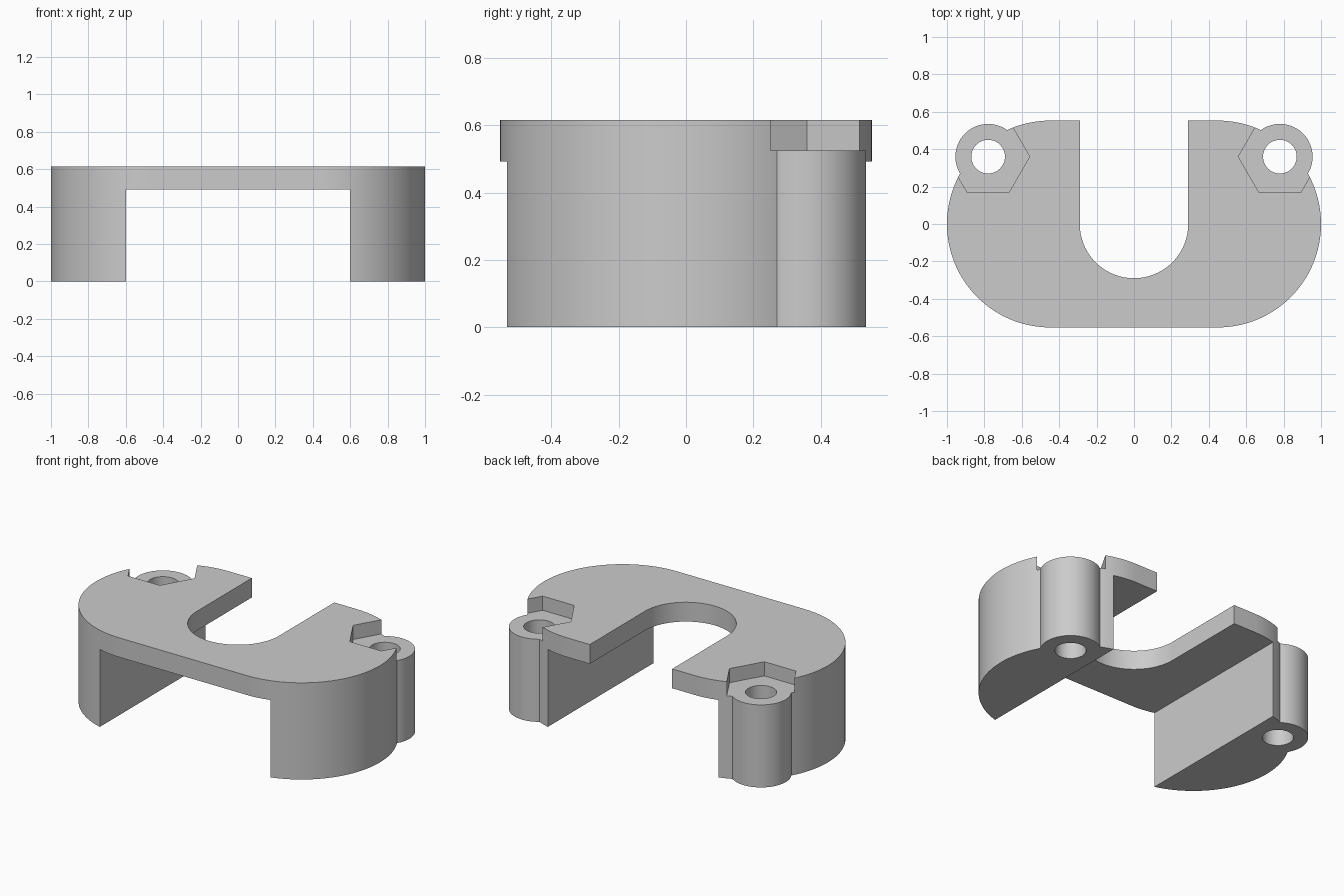
import bpy, bmesh
from math import sin, cos, pi, radians

HEIGHT, PLATE_Z, POCKET_Z = 0.615, 0.492, 0.525
END_R, END_X = 0.553, 0.447
BOSS = (0.78, 0.36)

old = bpy.data.objects.get("Cube")
if old:
    bpy.data.objects.remove(old, do_unlink=True)

gray = bpy.data.materials.new("plain gray")
gray.use_nodes = True
gray.diffuse_color = (0.6, 0.6, 0.6, 1)
gray.node_tree.nodes["Principled BSDF"].inputs["Base Color"].default_value = gray.diffuse_color


def arc(cx, cy, r, start, end, n):
    angles = [radians(start + (end - start) * i / n) for i in range(n + 1)]
    return [(cx + r * cos(a), cy + r * sin(a)) for a in angles]


def prism(name, outline, z0, z1):
    """Extrude a counter-clockwise outline between two heights."""
    bm = bmesh.new()
    face = bm.faces.new([bm.verts.new((x, y, z0)) for x, y in outline])
    grown = bmesh.ops.extrude_face_region(bm, geom=[face])["geom"]
    bmesh.ops.translate(bm, vec=(0, 0, z1 - z0),
                        verts=[g for g in grown if isinstance(g, bmesh.types.BMVert)])
    bmesh.ops.recalc_face_normals(bm, faces=bm.faces)
    mesh = bpy.data.meshes.new(name)
    bm.to_mesh(mesh)
    bm.free()
    mesh.materials.append(gray)
    obj = bpy.data.objects.new(name, mesh)
    bpy.context.collection.objects.link(obj)
    return obj


def combine(target, tool, operation):
    """Apply a boolean and discard the tool."""
    mod = target.modifiers.new(operation, 'BOOLEAN')
    mod.operation, mod.solver, mod.object = operation, 'EXACT', tool
    bpy.context.view_layer.objects.active = target
    bpy.ops.object.modifier_apply(modifier=mod.name)
    bpy.data.objects.remove(tool, do_unlink=True)


# Rounded body
body = prism("mounting_bracket",
             arc(END_X, 0, END_R, -90, 90, 64) + arc(-END_X, 0, END_R, 90, 270, 64),
             0, HEIGHT)

# Channel between the two legs
combine(body, prism("channel", [(-0.6, -1), (0.6, -1), (0.6, 1), (-0.6, 1)],
                    -0.5, PLATE_Z), 'DIFFERENCE')

# U-shaped slot open to the back
combine(body, prism("slot", arc(0, 0, 0.29, 180, 360, 48) + [(0.29, 1), (-0.29, 1)],
                    -0.5, 1), 'DIFFERENCE')

# Screw bosses with hexagonal pockets and through holes
for side in (1, -1):
    x, y = side * BOSS[0], BOSS[1]
    combine(body, prism("boss", arc(x, y, 0.175, 0, 360, 64)[:-1], 0, 0.58), 'UNION')
    combine(body, prism("pocket", arc(x, y, 0.222, 0, 360, 6)[:-1], POCKET_Z, 1), 'DIFFERENCE')
    combine(body, prism("hole", arc(x, y, 0.09, 0, 360, 48)[:-1], -0.5, 1), 'DIFFERENCE')

# Smooth curved walls, sharp edges
bpy.ops.object.select_all(action='DESELECT')
body.select_set(True)
bpy.context.view_layer.objects.active = body
bpy.ops.object.shade_smooth_by_angle(angle=radians(25))
